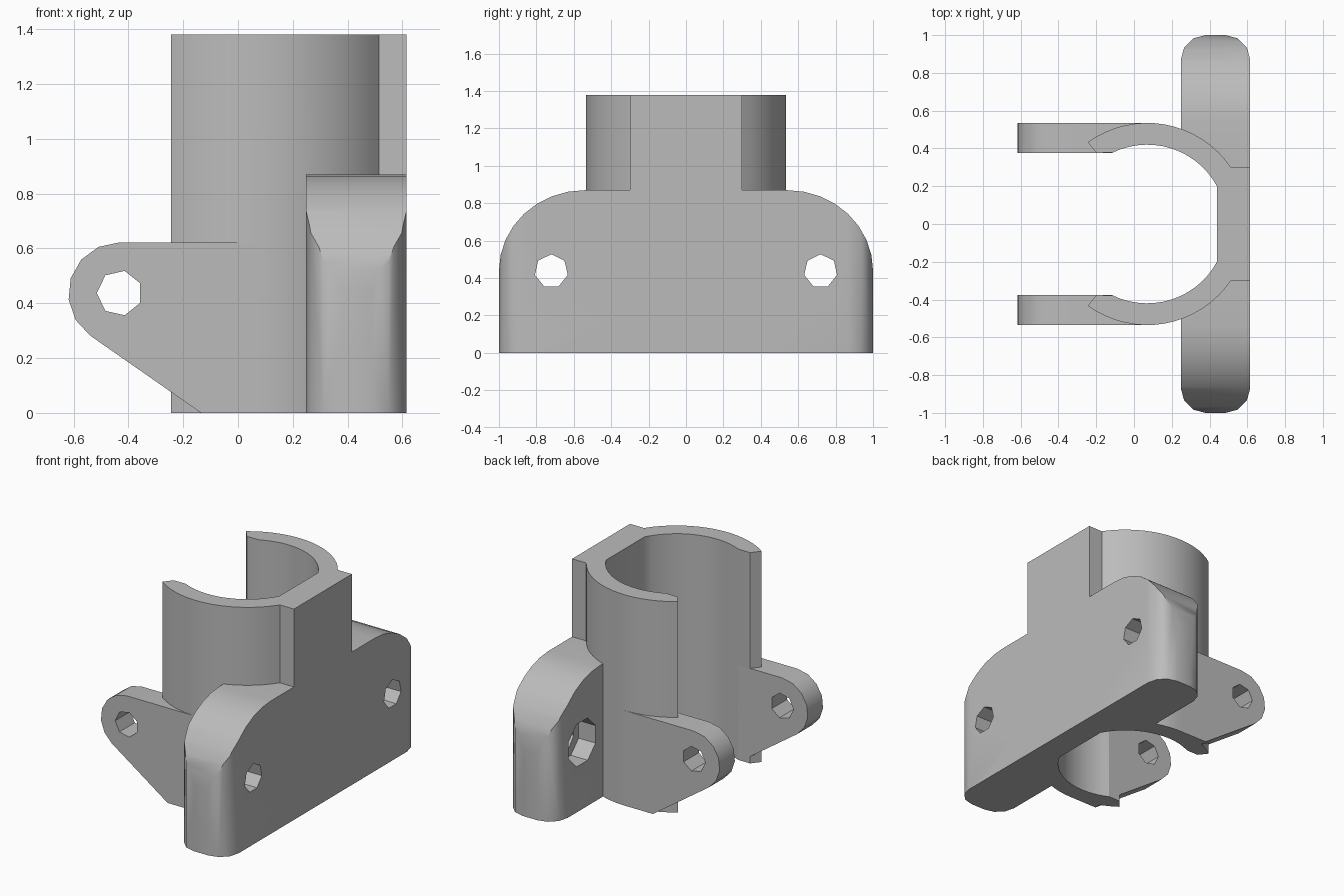
import bpy, bmesh
from math import sin, cos, radians
from mathutils import Vector

if "Cube" in bpy.data.objects:
    bpy.data.objects.remove(bpy.data.objects["Cube"], do_unlink=True)

grey = bpy.data.materials.new("plain grey")
grey.use_nodes = True
colour = (0.5, 0.5, 0.5, 1)
grey.diffuse_color = colour
grey.node_tree.nodes["Principled BSDF"].inputs["Base Color"].default_value = colour

# Maps profile (u, v) and depth w to x, y, z for each extrusion axis
PLACE = {
    "x": lambda u, v, w: Vector((w, u, v)),
    "y": lambda u, v, w: Vector((u, w, v)),
    "z": lambda u, v, w: Vector((u, v, w)),
}


def arc(cu, cv, ru, rv, start, end, steps):
    angles = [radians(start + (end - start) * i / steps) for i in range(steps + 1)]
    return [(cu + ru * cos(a), cv + rv * sin(a)) for a in angles]


def mirror(points, axis):
    """Points followed by their reflection, in reverse order."""
    flip = (lambda u, v: (-u, v)) if axis == "u" else (lambda u, v: (u, -v))
    return points + [flip(*p) for p in reversed(points)]


def prism(name, points, axis, low, high):
    bm = bmesh.new()
    face = bm.faces.new([bm.verts.new(PLACE[axis](u, v, low)) for u, v in points])
    new = bmesh.ops.extrude_face_region(bm, geom=[face])["geom"]
    shift = PLACE[axis](0, 0, high - low)
    bmesh.ops.translate(bm, vec=shift, verts=[g for g in new if isinstance(g, bmesh.types.BMVert)])
    bmesh.ops.recalc_face_normals(bm, faces=bm.faces)
    mesh = bpy.data.meshes.new(name)
    bm.to_mesh(mesh)
    bm.free()
    mesh.materials.append(grey)
    obj = bpy.data.objects.new(name, mesh)
    bpy.context.collection.objects.link(obj)
    return obj


def combine(target, tool, operation, keep=False):
    mod = target.modifiers.new(operation.title(), "BOOLEAN")
    mod.operation, mod.solver, mod.object = operation, "EXACT", tool
    bpy.context.view_layer.objects.active = target
    bpy.ops.object.modifier_apply(modifier=mod.name)
    if not keep:
        bpy.data.objects.remove(tool, do_unlink=True)


def drill(target, axis, u, v, radius, low, high, sides, turn):
    hole = arc(u, v, radius, radius, turn, turn + 360, sides)[:-1]
    combine(target, prism("drill", hole, axis, low, high), "DIFFERENCE")


# Open clamp tube with a flat back block
CX, OUTER, INNER, HEIGHT = 0.07, 0.535, 0.42, 1.38
inner_arc = arc(CX, 0, INNER, INNER, 28.3, 116, 14)
outer_arc = arc(CX, 0, OUTER, OUTER, 126, 34, 16)
half = inner_arc + [(-0.2, 0.377)] + outer_arc + [(0.615, 0.3)]
# Start at the outer back corner so the reflected half closes the loop
clamp = prism("clamp_mount", mirror(half[::-1], "v"), "z", 0, HEIGHT)
bore = prism("bore_cutter", mirror(inner_arc, "v"), "z", -0.1, HEIGHT + 0.1)
bore.hide_render = True

# Wall plate: arched outline crossed with rounded ends
outline = [(1, 0)] + arc(0.54, 0.44, 0.46, 0.43, 0, 90, 8)
plate = prism("wall_plate", mirror(outline, "u"), "x", 0.248, 0.615)
ends = arc(0.485, 0.87, 0.13, 0.13, 0, 90, 3) + arc(0.378, 0.87, 0.13, 0.13, 90, 180, 3)
combine(plate, prism("rounded_ends", mirror(ends, "v"), "z", -0.1, 1), "INTERSECT")
combine(plate, bore, "DIFFERENCE", keep=True)

# Screw holes, wider on the inner face
for side in (-1, 1):
    drill(plate, "x", side * 0.72, 0.437, 0.09, 0, 1, 7, 90)
    drill(plate, "x", side * 0.72, 0.437, 0.15, 0, 0.37, 8, 22.5)
combine(clamp, plate, "UNION")

# Pair of drilled clamping lugs
lug_outline = arc(-0.432, 0.435, 0.187, 0.187, 90, 235, 6) + [(-0.135, 0), (CX, 0), (CX, 0.622)]
for side in (-1, 1):
    lug = prism("lug", lug_outline, "y", side * 0.377, side * OUTER)
    combine(lug, bore, "DIFFERENCE", keep=True)
    drill(lug, "y", -0.432, 0.437, 0.083, -1, 1, 7, 180)
    combine(clamp, lug, "UNION")
bpy.data.objects.remove(bore, do_unlink=True)

# Smooth the round walls, keep the edges crisp
bpy.ops.object.select_all(action="DESELECT")
clamp.select_set(True)
bpy.context.view_layer.objects.active = clamp
bpy.ops.object.shade_smooth_by_angle(angle=radians(32))
